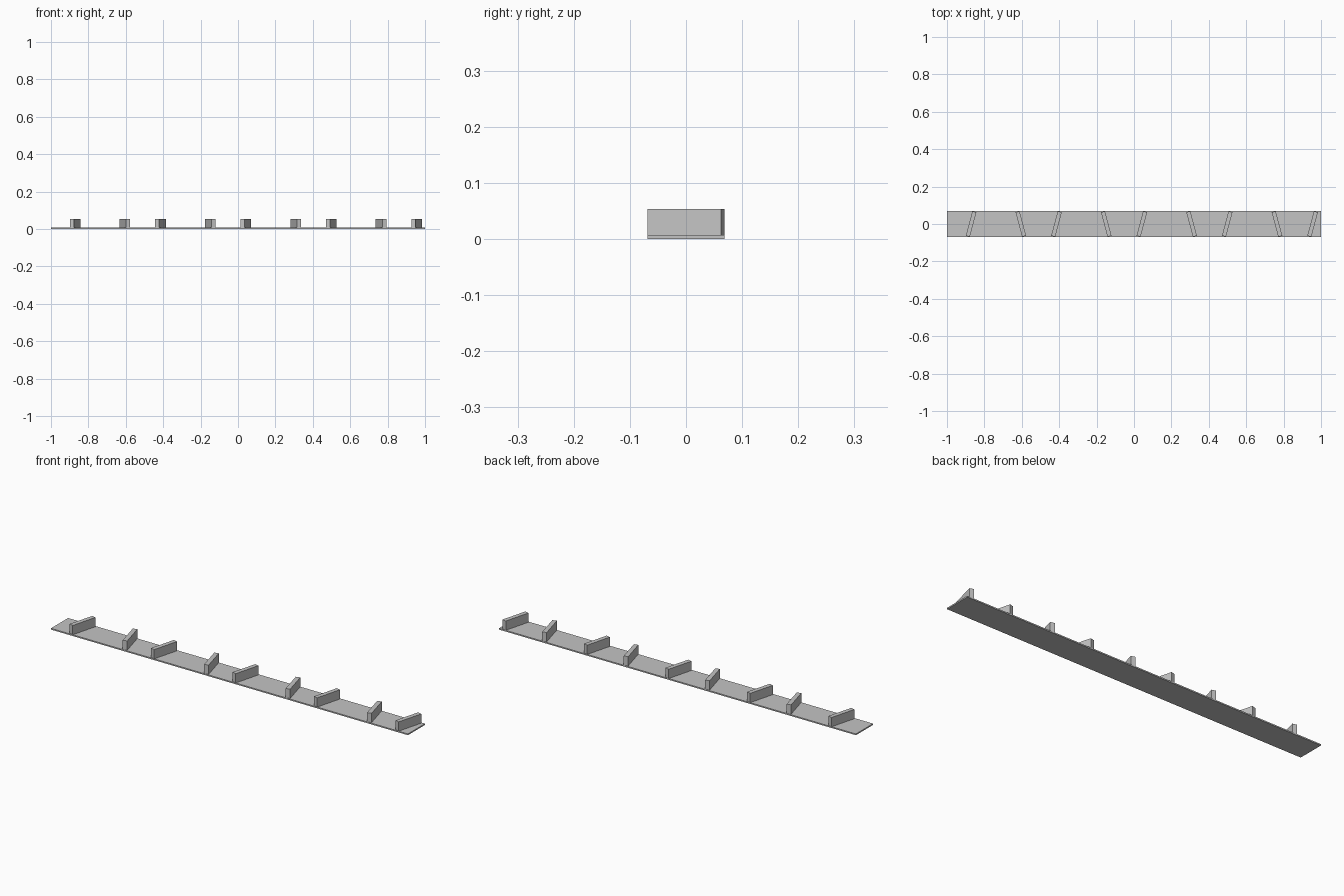
import bpy
import math

cube = bpy.data.objects.get("Cube")
if cube:
    bpy.data.objects.remove(cube, do_unlink=True)

GREY = (0.55, 0.55, 0.55, 1)
grey = bpy.data.materials.new("light grey")
grey.use_nodes = True
grey.diffuse_color = GREY
grey.node_tree.nodes["Principled BSDF"].inputs["Base Color"].default_value = GREY

DEPTH = 0.137
BASE_TOP = 0.0065
TOP = 0.0535
TILT = math.radians(15)
RIB_WIDTH = 0.022
PITCH = 0.4565


def box(name, size, location, turn=0):
    bpy.ops.mesh.primitive_cube_add(size=1, location=location, rotation=(0, 0, turn))
    obj = bpy.context.object
    obj.name = name
    obj.scale = size
    bpy.ops.object.transform_apply(location=False, rotation=False, scale=True)
    obj.data.materials.append(grey)
    return obj


# Thin base strip
box("base_strip", (2, DEPTH, BASE_TOP), (0, 0, BASE_TOP / 2))

# Upright ribs, alternately slanted, with square ends touching the strip edges
rib_length = (DEPTH - RIB_WIDTH * math.sin(TILT)) / math.cos(TILT)
rib_size = (RIB_WIDTH, rib_length, TOP - BASE_TOP)
rib_z = (TOP + BASE_TOP) / 2
for i in range(5):
    box(f"right_slanted_rib_{i + 1}", rib_size, (-0.871 + i * PITCH, 0, rib_z), -TILT)
for i in range(4):
    box(f"left_slanted_rib_{i + 1}", rib_size, (-0.605 + i * PITCH, 0, rib_z), TILT)
